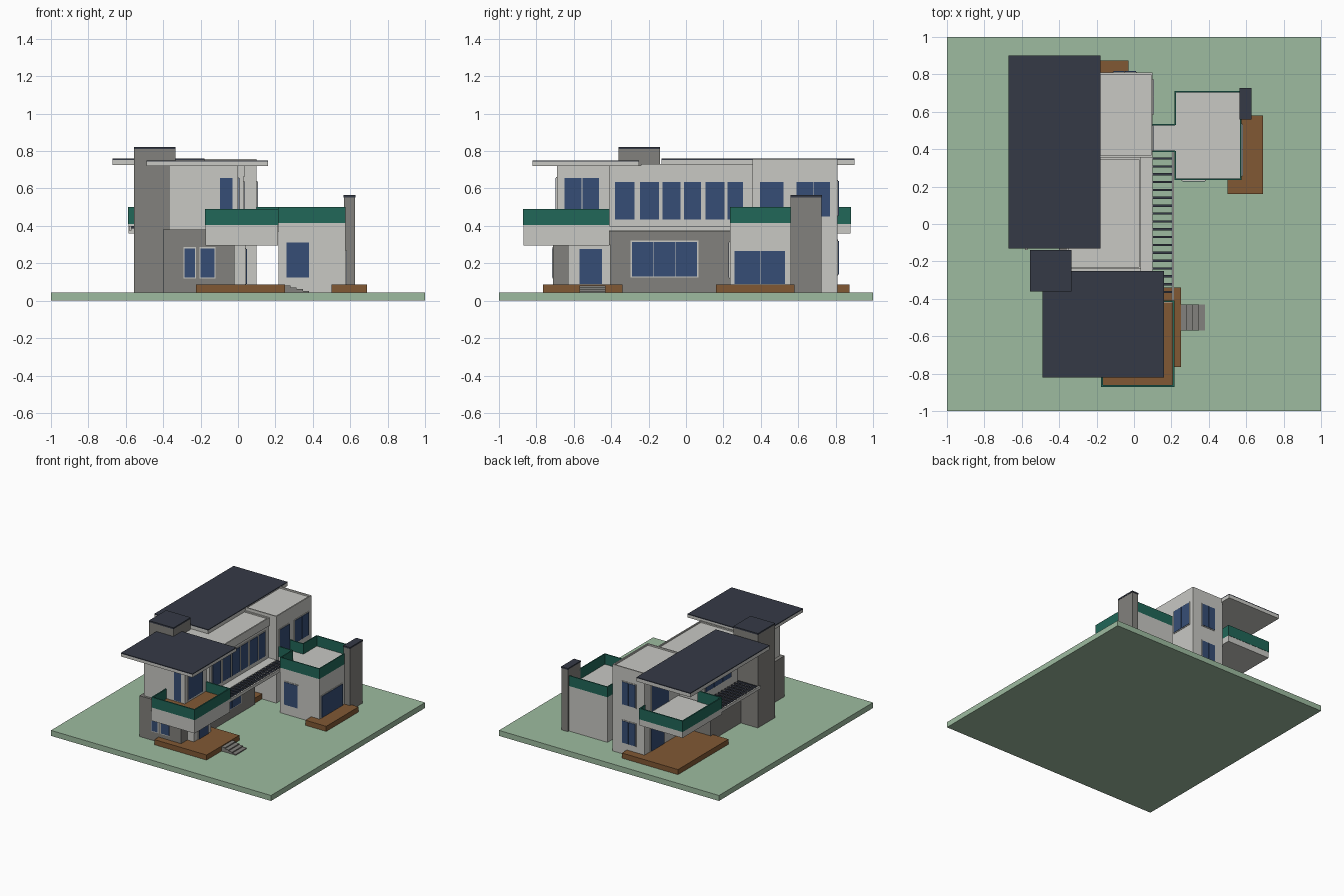
import bpy, bmesh

if "Cube" in bpy.data.objects:
    bpy.data.objects.remove(bpy.data.objects["Cube"])

def mat(name, r, g, b):
    m = bpy.data.materials.new(name)
    m.diffuse_color = (r, g, b, 1)
    m.use_nodes = True
    m.node_tree.nodes["Principled BSDF"].inputs["Base Color"].default_value = m.diffuse_color
    return m

GRASS = mat("grass green", .34, .50, .35)
WHITE = mat("pale plaster", .58, .58, .55)
STONE = mat("grey stone", .225, .22, .205)
ROOF = mat("dark slate", .036, .042, .061)
RAIL = mat("teal railing", .015, .135, .098)
WOOD = mat("brown wood", .22, .098, .034)
GLASS = mat("blue glass", .037, .076, .18)

def boxes(name, material, items):
    """One object made of boxes given as (x0, x1, y0, y1, z0, z1)."""
    bm = bmesh.new()
    for x0, x1, y0, y1, z0, z1 in items:
        vs = bmesh.ops.create_cube(bm, size=1)["verts"]
        for v in vs:
            v.co = (x0 if v.co.x < 0 else x1, y0 if v.co.y < 0 else y1,
                    z0 if v.co.z < 0 else z1)
    me = bpy.data.meshes.new(name)
    bm.to_mesh(me)
    bm.free()
    me.materials.append(material)
    ob = bpy.data.objects.new(name, me)
    bpy.context.collection.objects.link(ob)
    return ob

def rim(x0, x1, y0, y1, z0, z1, t=.01):
    """Four thin walls around a rectangle: left, right, front, back."""
    return [(x0, x0 + t, y0, y1, z0, z1), (x1 - t, x1, y0, y1, z0, z1),
            (x0 + t, x1 - t, y0, y0 + t, z0, z1), (x0 + t, x1 - t, y1 - t, y1, z0, z1)]

def window(name, axis, sign, pos, a0, a1, z0, z1, panes=1):
    """Pale frame plate with glass plates on a wall facing sign*axis."""
    def plate(b0, b1, c0, c1, d):
        lo, hi = sorted((pos - sign * .002, pos + sign * d))
        return (lo, hi, b0, b1, c0, c1) if axis == "x" else (b0, b1, lo, hi, c0, c1)
    boxes(name + "_frame", WHITE, [plate(a0 - .006, a1 + .006, z0 - .006, z1 + .006, .004)])
    w = (a1 - a0) / panes
    boxes(name + "_glass", GLASS, [plate(a0 + i * w + (.003 if i else 0), a0 + (i + 1) * w, z0, z1, .007)
                                   for i in range(panes)])

def roof(name, x0, x1, y0, y1, z0, z1):
    boxes(name + "_fascia", WHITE, [(x0, x1, y0, y1, z0, z1 - .007)])
    boxes(name + "_top", ROOF, [(x0, x1, y0, y1, z1 - .007, z1)])

G = .045
boxes("lawn", GRASS, [(-1, 1, -1, 1, 0, G)])

# Stone ground floor, tower and slim chimney
boxes("stone_ground_floor", STONE, [(-.40, -.02, -.71, .25, G, .38)])
boxes("stair_tower", STONE, [(-.555, -.335, -.36, -.14, G, .81)])
boxes("tower_cap", ROOF, [(-.557, -.333, -.362, -.138, .81, .822)])
boxes("side_chimney", STONE, [(.567, .625, .56, .725, G, .553)])
boxes("chimney_cap", ROOF, [(.565, .627, .558, .727, .553, .565)])

# Plaster volumes
boxes("rear_block", WHITE, [(-.19, .10, .355, .81, G, .745)] + rim(-.19, .10, .355, .81, .74, .757))
boxes("middle_upper_floor", WHITE, [(-.37, .03, -.41, .355, .38, .722), (-.36, .037, -.41, .355, .665, .722)]
      + rim(-.36, .037, -.24, .355, .72, .732))
boxes("front_upper_floor", WHITE, [(-.37, .0, -.69, -.41, .38, .725)])
boxes("entrance_wall", WHITE, [(-.1, .04, -.63, -.405, G, .30)])
boxes("side_ledge", WHITE, [(-.05, .10, -.41, .36, .37, .40)])
boxes("side_wing", WHITE, [(.217, .575, .235, .71, G, .415)])
boxes("bridge", WHITE, [(.09, .22, .385, .535, .37, .415)])

# Roofs
roof("rear_roof", -.67, -.18, -.13, .90, .725, .759)
roof("front_roof", -.49, .16, -.82, -.25, .72, .75)

# Front balcony
boxes("front_balcony", WHITE, [(-.175, .215, -.87, -.41, .295, .405)])
boxes("front_balcony_floor", WOOD, [(-.165, .205, -.86, -.42, .405, .411)])
boxes("front_balcony_rail", RAIL, [
    (-.175, .215, -.872, -.862, .405, .49), (.207, .217, -.872, -.41, .405, .49),
    (-.177, -.167, -.872, -.69, .405, .49), (0, .217, -.418, -.408, .405, .49)])

# Rear left balcony
boxes("rear_balcony", WHITE, [(-.585, -.19, .37, .88, .36, .41)])
boxes("rear_balcony_rail", RAIL, [
    (-.585, -.19, .872, .882, .41, .50), (-.587, -.577, .37, .882, .41, .50),
    (-.585, -.37, .37, .38, .41, .50), (-.20, -.19, .81, .88, .41, .50)])

# Wing terrace railing, open where the bridge arrives
boxes("wing_rail", RAIL, [
    (.217, .575, .235, .243, .415, .50), (.217, .575, .702, .71, .415, .50),
    (.567, .575, .235, .71, .415, .50), (.217, .225, .235, .39, .415, .50),
    (.217, .225, .53, .71, .415, .50),
    (.10, .22, .385, .393, .415, .50), (.10, .22, .527, .535, .415, .50)])

# Pergolas
boxes("right_pergola_slats", ROOF, [(.10, .205, y, y + .012, .385, .40)
                                    for y in (-.37 + i * .042 for i in range(18))])
boxes("right_pergola_beam", WHITE, [(.202, .214, -.41, .385, .375, .40)])
boxes("left_pergola_slats", ROOF, [(-.57, -.39, y, y + .012, .385, .40)
                                   for y in (-.12 + i * .042 for i in range(12))])
boxes("left_pergola_beam", WHITE, [(-.582, -.57, -.14, .37, .375, .40)])

# Decks and steps
boxes("front_deck", WOOD, [(-.225, .25, -.765, -.34, G, .087)])
boxes("side_deck", WOOD, [(.50, .69, .16, .58, G, .087)])
boxes("rear_deck", WOOD, [(-.54, -.03, .22, .875, G, .087)])
boxes("front_steps", STONE, [(.25, .28 + i * .0333, -.57, -.43, G - .002, .08 - i * .009)
                             for i in range(4)])

# Windows facing right
for i, (a, b) in enumerate([(-.38, -.275), (-.245, -.145), (-.125, -.03),
                            (-.012, .08), (.105, .205), (.222, .305)]):
    window(f"gallery_window_{i}", "x", 1, .03, a, b, .435, .635)
window("front_room_side_window", "x", 1, .0, -.65, -.465, .43, .655, 2)
window("entrance_door", "x", 1, .04, -.57, -.45, .088, .275)
window("living_window", "x", 1, -.02, -.29, .06, .13, .315, 3)
window("wing_side_door", "x", 1, .575, .26, .53, .09, .265, 2)
window("rear_block_bridge_door", "x", 1, .10, .395, .52, .42, .635)
window("rear_block_side_window", "x", 1, .10, .59, .77, .45, .635, 2)

# Windows facing front
window("front_room_window", "y", -1, -.69, -.095, -.03, .42, .655)
window("stone_window_small", "y", -1, -.71, -.285, -.23, .125, .28)
window("stone_window_large", "y", -1, -.71, -.20, -.125, .125, .28)
window("wing_front_window", "y", -1, .235, .26, .38, .125, .31)

# Windows facing back and left
window("rear_upper_window", "y", 1, .81, -.11, .01, .455, .64, 2)
window("rear_lower_window", "y", 1, .81, -.11, .01, .14, .32, 2)
window("deck_door", "x", -1, -.19, .56, .73, .09, .29, 2)
window("rear_balcony_door", "x", -1, -.19, .50, .72, .415, .64, 2)
window("left_gallery_window", "x", -1, -.37, -.05, .28, .45, .64, 3)
